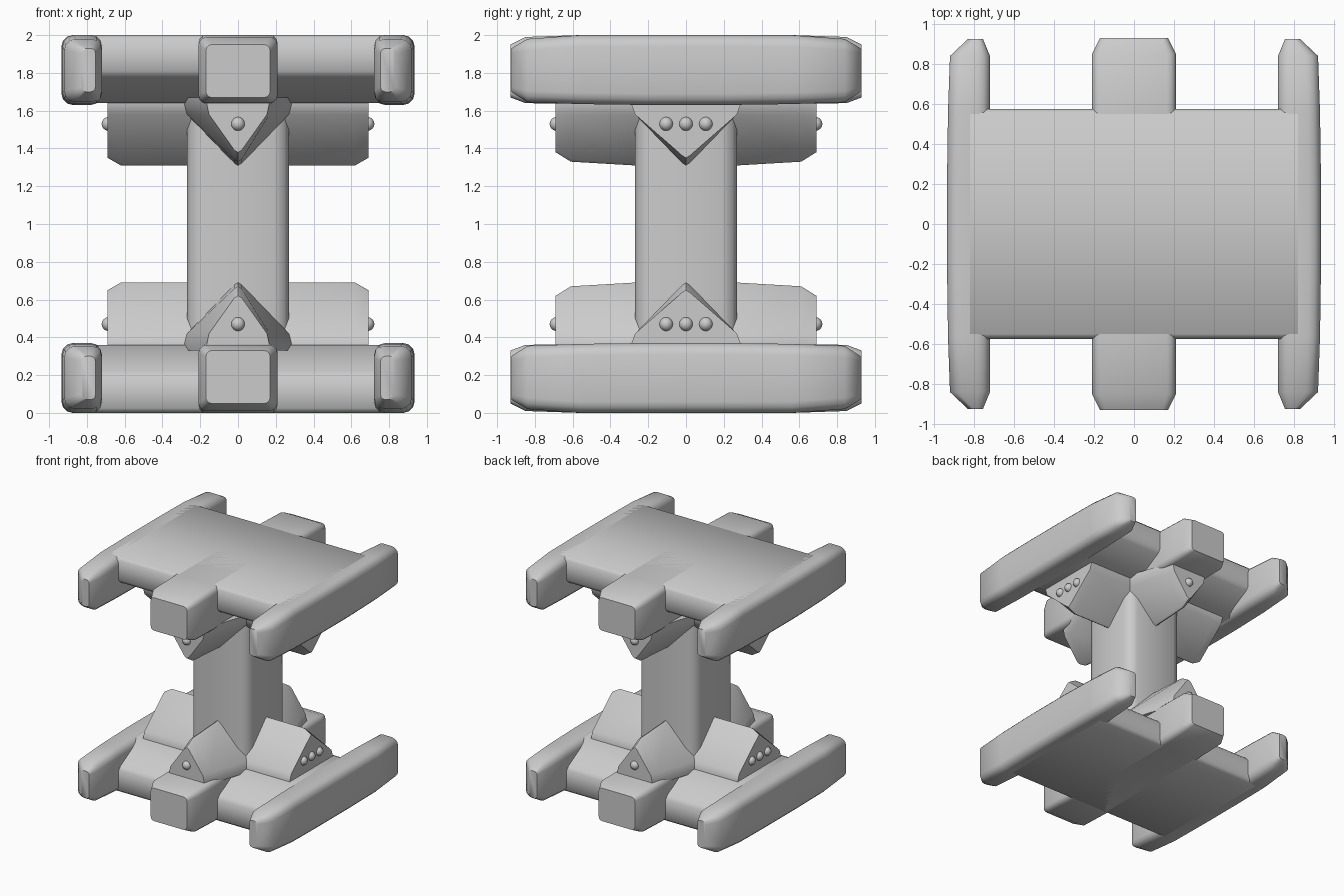
import bpy, bmesh, math
from mathutils import Matrix

if "Cube" in bpy.data.objects:
    bpy.data.objects.remove(bpy.data.objects["Cube"])

grey = bpy.data.materials.new("plain grey")
grey.diffuse_color = (0.6, 0.6, 0.6, 1)
grey.use_nodes = True
grey.node_tree.nodes["Principled BSDF"].inputs["Base Color"].default_value = grey.diffuse_color
TOP = Matrix.Translation((0, 0, 2)) @ Matrix.Scale(-1, 4, (0, 0, 1))


def finish(name, bm, matrix, angle=50):
    """Turn a bmesh into a named, smoothly shaded object."""
    bm.transform(matrix)
    bmesh.ops.recalc_face_normals(bm, faces=bm.faces)
    mesh = bpy.data.meshes.new(name)
    bm.to_mesh(mesh)
    bm.free()
    mesh.materials.append(grey)
    ob = bpy.data.objects.new(name, mesh)
    bpy.context.collection.objects.link(ob)
    bpy.ops.object.select_all(action='DESELECT')
    ob.select_set(True)
    bpy.context.view_layer.objects.active = ob
    bpy.ops.object.shade_smooth_by_angle(angle=math.radians(angle))
    return ob


def loft(name, rings, matrix=Matrix(), angle=50):
    """Skin a list of equal-length closed rings and cap both ends."""
    bm = bmesh.new()
    loops = [[bm.verts.new(p) for p in ring] for ring in rings]
    n = len(loops[0])
    for a, b in zip(loops, loops[1:]):
        for i in range(n):
            j = (i + 1) % n
            bm.faces.new((a[i], a[j], b[j], b[i]))
    bm.faces.new(loops[0])
    bm.faces.new(loops[-1])
    return finish(name, bm, matrix, angle)


def rounded(x0, x1, z0, z1, r, steps=3):
    """Rounded rectangle as (x, z) pairs."""
    pts = []
    for k, (cx, cz) in enumerate([(x1 - r, z1 - r), (x0 + r, z1 - r),
                                  (x0 + r, z0 + r), (x1 - r, z0 + r)]):
        for s in range(steps + 1):
            a = math.pi / 2 * (k + s / steps)
            pts.append((cx + r * math.cos(a), cz + r * math.sin(a)))
    return pts


def bar(name, sections, matrix):
    """Bar along y, symmetric front to back; sections run from the end to the middle."""
    full = sections + [(-s[0],) + s[1:] for s in reversed(sections)]
    loft(name, [[(x, y, z) for x, z in rounded(*s)] for y, *s in full], matrix)


def gusset_ring(d, w, h):
    """Peaked cross-section at distance d in front of the pillar."""
    half = [(w, 0.33), (w, 0.365), (w * 0.93, 0.42), (0.02, h - 0.012)]
    pts = half + [(0, h)] + [(-x, z) for x, z in reversed(half)]
    return [(x, -d, z) for x, z in pts]


def rivet(name, x, d, z, matrix):
    bm = bmesh.new()
    bmesh.ops.create_uvsphere(bm, u_segments=12, v_segments=8, radius=0.037)
    bmesh.ops.translate(bm, verts=bm.verts, vec=(x, -d, z))
    finish(name, bm, matrix)


for label, flip in (("lower", Matrix()), ("upper", TOP)):
    # Central slab with sloping shoulders
    half = [(0.55, 0.0), (0.575, 0.025), (0.575, 0.19), (0.55, 0.22), (0.30, 0.36)]
    prof = half + [(-y, z) for y, z in reversed(half)]
    loft(label + "_slab", [[(x, y, z) for y, z in prof] for x in (-0.82, 0.82)], flip, 60)

    # Central tongue projecting front and back
    bar(label + "_tongue", [(-0.93, -0.17, 0.17, 0.05, 0.33, 0.03),
                            (-0.85, -0.21, 0.21, 0.01, 0.36, 0.045),
                            (-0.56, -0.21, 0.21, 0.0, 0.365, 0.045)], flip)

    # Side rails with chamfered ends and a slight bow
    for side, s in (("right", 1), ("left", -1)):
        m = flip @ Matrix.Scale(s, 4, (1, 0, 0))
        bar(f"{label}_{side}_rail", [(-0.925, 0.755, 0.83, 0.07, 0.30, 0.025),
                                     (-0.84, 0.72, 0.92, 0.02, 0.355, 0.06),
                                     (-0.56, 0.72, 0.93, 0.0, 0.365, 0.06),
                                     (-0.2, 0.72, 0.935, 0.0, 0.37, 0.06)], m)

    # Four gussets around the pillar with rivets on their end faces
    for k, side in enumerate(("front", "right", "back", "left")):
        m = flip @ Matrix.Rotation(k * math.pi / 2, 4, 'Z')
        if k % 2:
            rings = [(0.69, 0.29, 0.65), (0.62, 0.29, 0.69), (0.05, 0.29, 0.69)]
            spots = (-0.105, 0, 0.105)
        else:
            rings = [(0.69, 0.165, 0.62), (0.61, 0.18, 0.67), (0.27, 0.29, 0.69),
                     (0.05, 0.29, 0.69)]
            spots = (0,)
        loft(f"{label}_{side}_gusset", [gusset_ring(*r) for r in rings], m, 40)
        for i, x in enumerate(spots):
            rivet(f"{label}_{side}_rivet_{i + 1}", x, 0.685, 0.47, m)

# Square pillar with softened corners
section = rounded(-0.27, 0.27, -0.27, 0.27, 0.08, 2)
loft("pillar", [[(x, y, z) for x, y in section] for z in (0.3, 1.7)])
